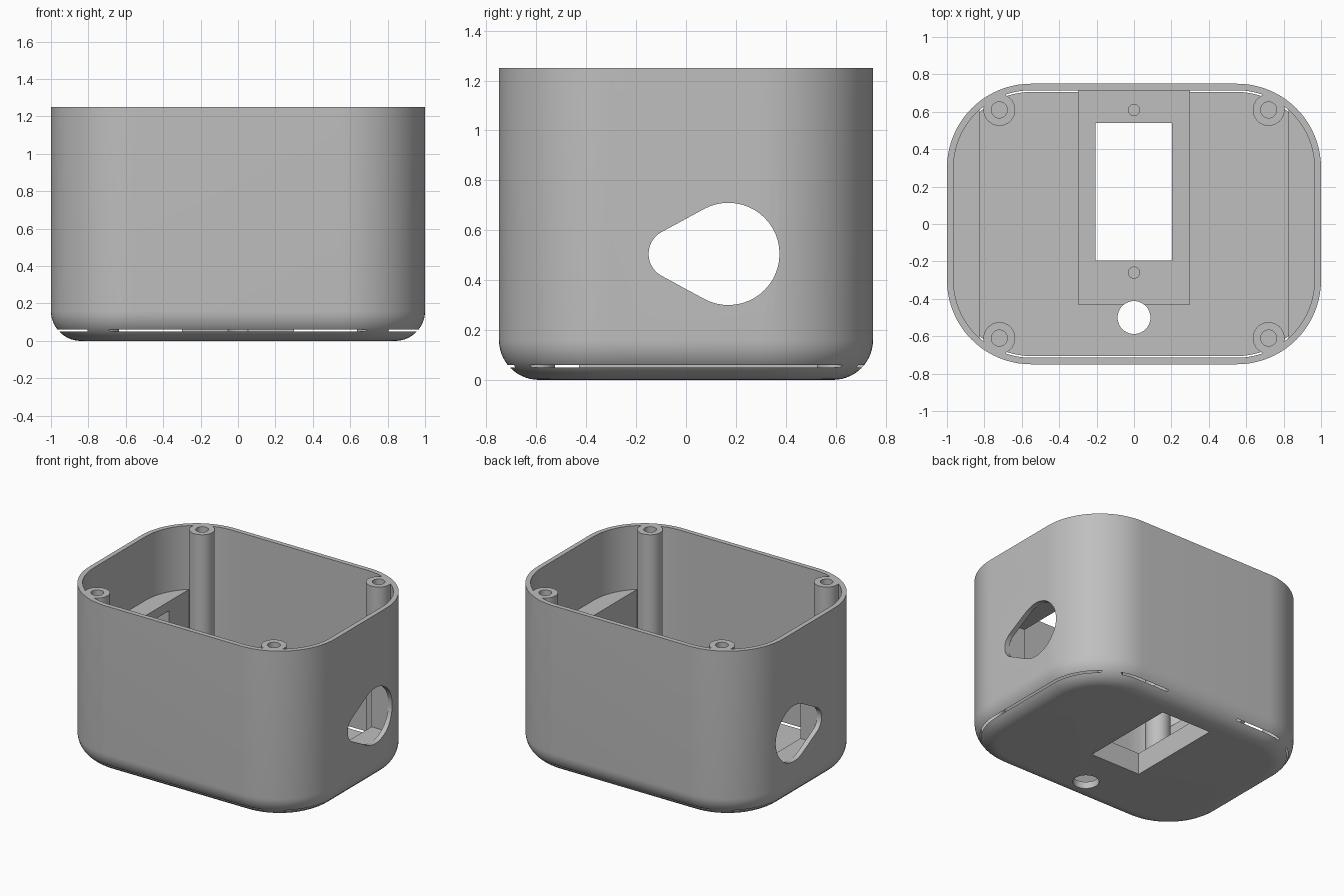
import bpy, bmesh
from math import sin, cos, pi, asin, sqrt

if "Cube" in bpy.data.objects:
    bpy.data.objects.remove(bpy.data.objects["Cube"], do_unlink=True)

HX, HY, H = 1.0, 0.75, 1.25      # half width, half depth, height
CORNER, FILLET, WALL, FLOOR = 0.45, 0.16, 0.035, 0.05


def rounded(inset, seg=20):
    """Rounded rectangle outline, shrunk evenly by inset."""
    r = CORNER - inset
    pts = []
    for q, (sx, sy) in enumerate(((1, 1), (-1, 1), (-1, -1), (1, -1))):
        for i in range(seg + 1):
            a = (q + i / seg) * pi / 2
            pts.append((sx * (HX - CORNER) + r * cos(a),
                        sy * (HY - CORNER) + r * sin(a)))
    return pts


def loft(name, rings):
    """Closed solid through rings of 3D points."""
    bm = bmesh.new()
    loops = [[bm.verts.new(p) for p in ring] for ring in rings]
    n = len(loops[0])
    for a, b in zip(loops, loops[1:]):
        for i in range(n):
            j = (i + 1) % n
            bm.faces.new((a[i], a[j], b[j], b[i]))
    bm.faces.new(loops[0][::-1])
    bm.faces.new(loops[-1])
    bmesh.ops.recalc_face_normals(bm, faces=bm.faces)
    mesh = bpy.data.meshes.new(name)
    bm.to_mesh(mesh)
    bm.free()
    obj = bpy.data.objects.new(name, mesh)
    bpy.context.collection.objects.link(obj)
    return obj


def prism(name, outline, z0, z1):
    return loft(name, [[(x, y, z) for x, y in outline] for z in (z0, z1)])


def box(name, x0, x1, y0, y1, z0, z1):
    return prism(name, [(x0, y0), (x1, y0), (x1, y1), (x0, y1)], z0, z1)


def cylinder(name, x, y, r, z0, z1, seg=40):
    ring = [(x + r * cos(2 * pi * i / seg), y + r * sin(2 * pi * i / seg))
            for i in range(seg)]
    return prism(name, ring, z0, z1)


def cut(target, tool):
    """Subtract tool from target and discard it."""
    mod = target.modifiers.new("cut", 'BOOLEAN')
    mod.operation, mod.solver, mod.object = 'DIFFERENCE', 'EXACT', tool
    bpy.context.view_layer.objects.active = target
    bpy.ops.object.modifier_apply(modifier=mod.name)
    bpy.data.objects.remove(tool, do_unlink=True)


# Outer body with filleted bottom edge
rings = []
for i in range(15):
    a = i / 14 * pi / 2
    inset, z = FILLET * (1 - sin(a)), FILLET * (1 - cos(a))
    rings.append([(x, y, z) for x, y in rounded(inset)])
rings.append([(x, y, H) for x, y in rounded(0)])
enclosure = loft("enclosure", rings)

# Cavity, leaving the solid interior parts standing
cavity = prism("cavity", rounded(WALL), FLOOR, H + 0.2)
CORNERS = [(sx * 0.72, sy * 0.61) for sx in (-1, 1) for sy in (-1, 1)]
for x, y in CORNERS:
    cut(cavity, cylinder("screw_post", x, y, 0.085, -0.1, H + 0.4))
cut(cavity, box("mounting_pad", -0.3, 0.3, -0.43, 0.8, -0.1, 0.16))
for x0, x1 in ((-1.1, -0.826), (0.826, 1.1)):
    cut(cavity, box("end_block", x0, x1, -0.9, 0.9, 0.23, 0.78))
cut(enclosure, cavity)

# Recess behind each side opening
cut(enclosure, box("recess", -0.964, 0.964, -0.152, 0.376, 0.299, 0.711))

# Teardrop opening through both ends
yb, rb, ys, rs, zc = 0.17, 0.205, -0.05, 0.1, 0.505
tip = pi / 2 + asin((rb - rs) / (yb - ys))
drop = []
for yc, r, a0, a1 in ((yb, rb, -tip, tip), (ys, rs, tip, 2 * pi - tip)):
    for i in range(33):
        a = a0 + (a1 - a0) * i / 32
        drop.append((yc + r * cos(a), zc + r * sin(a)))
cut(enclosure, loft("side_opening",
                    [[(x, y, z) for y, z in drop] for x in (-1.2, 1.2)]))

# Floor window, cable hole and screw holes
cut(enclosure, box("floor_window", -0.205, 0.203, -0.195, 0.54, -0.2, 0.5))
cut(enclosure, cylinder("cable_hole", 0, -0.5, 0.088, -0.2, 0.5))
for y in (0.61, -0.26):
    cut(enclosure, cylinder("pad_screw_hole", 0, y, 0.03, 0.04, 0.5, 24))
for x, y in CORNERS:
    cut(enclosure, cylinder("post_screw_hole", x, y, 0.043, 0.75, H + 0.3, 28))

# Single grey plastic
grey = bpy.data.materials.new("grey_plastic")
grey.use_nodes = True
colour = (0.52, 0.52, 0.52, 1)
grey.diffuse_color = colour
grey.node_tree.nodes["Principled BSDF"].inputs["Base Color"].default_value = colour
enclosure.data.materials.clear()
enclosure.data.materials.append(grey)
for poly in enclosure.data.polygons:
    poly.material_index = 0

bpy.ops.object.select_all(action='DESELECT')
enclosure.select_set(True)
bpy.context.view_layer.objects.active = enclosure
bpy.ops.object.shade_smooth_by_angle(angle=0.5)
